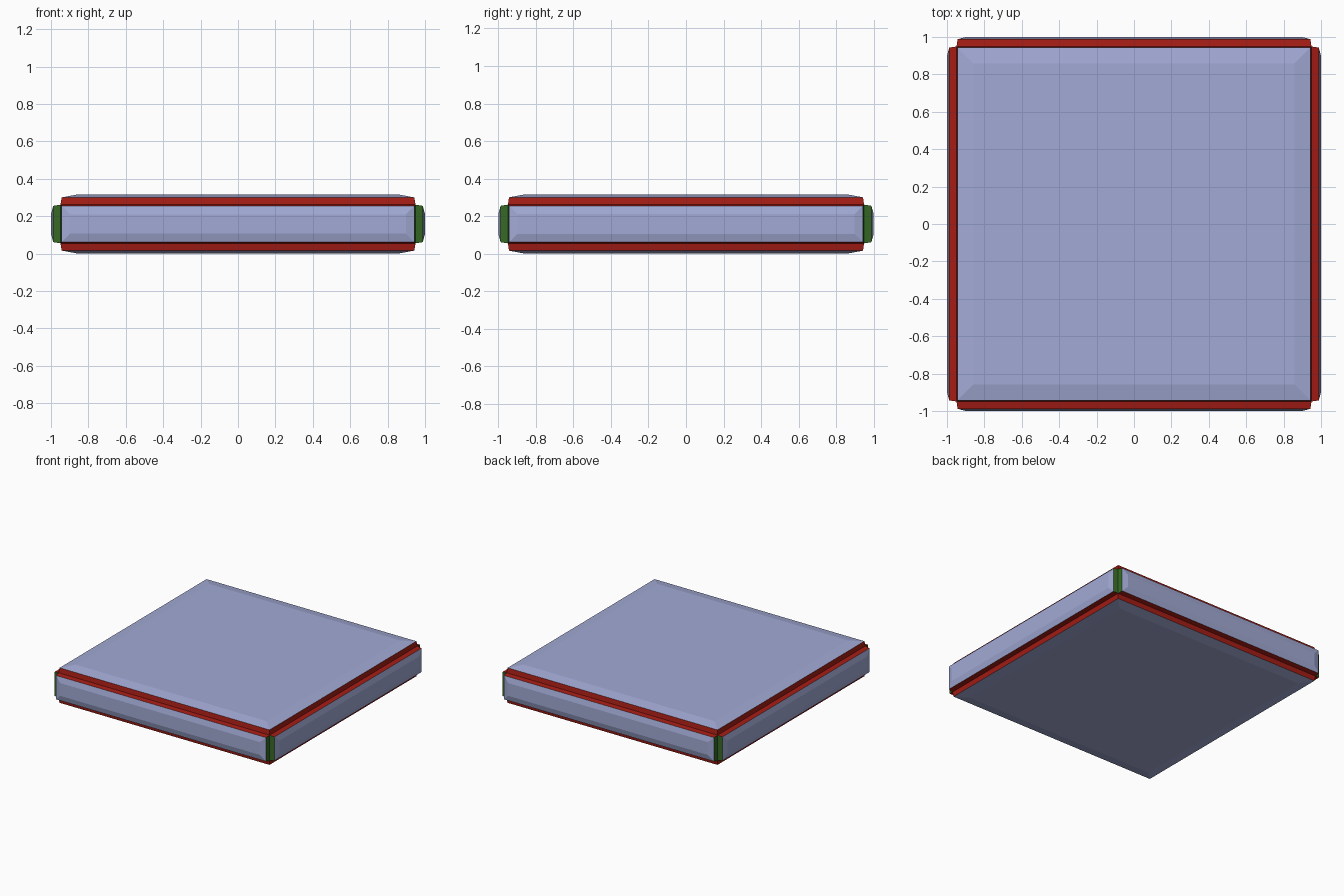
import bpy, bmesh
from mathutils import Vector

if "Cube" in bpy.data.objects:
    bpy.data.objects.remove(bpy.data.objects["Cube"])

HX, HZ, ZC = 0.949, 0.103, 0.158   # core half width, core half height, centre height


def material(name, color):
    m = bpy.data.materials.new(name)
    m.diffuse_color = color
    m.use_nodes = True
    m.node_tree.nodes["Principled BSDF"].inputs["Base Color"].default_value = m.diffuse_color
    return m


blue = material("panel_blue_grey", (0.36, 0.40, 0.66, 1))
red = material("edge_red", (0.37, 0.012, 0.007, 1))
green = material("corner_green", (0.035, 0.14, 0.018, 1))

# One slab: core with a stepped, bevelled panel raised from every face
bm = bmesh.new()
bmesh.ops.create_cube(bm, size=2)
for v in bm.verts:
    v.co = Vector((v.co.x * HX, v.co.y * HX, v.co.z * HZ + ZC))
bm.normal_update()


def raise_panel(face, height, inset):
    """Extrude a face outward while shrinking it; return the walls."""
    n = face.normal.copy()
    walls = bmesh.ops.inset_individual(bm, faces=[face], thickness=inset,
                                       use_even_offset=True)["faces"]
    for v in face.verts:
        v.co += n * height
    bm.normal_update()
    return [f for f in walls if f is not face]


for face in list(bm.faces):
    upright = abs(face.normal.z) < 0.5
    # coloured step walls: red on horizontal edges, green on vertical corners
    for w in raise_panel(face, 0.039, 0.006):
        a, b = max(w.edges, key=lambda e: e.calc_length()).verts
        vertical = abs((a.co - b.co).normalized().z) > 0.9
        w.material_index = 2 if vertical else 1
    # shallow bevel around the panel
    raise_panel(face, 0.012 if upright else 0.016, 0.045 if upright else 0.085)

mesh = bpy.data.meshes.new("slab")
bm.to_mesh(mesh)
bm.free()
for m in (blue, red, green):
    mesh.materials.append(m)
slab = bpy.data.objects.new("panelled_slab", mesh)
bpy.context.collection.objects.link(slab)
